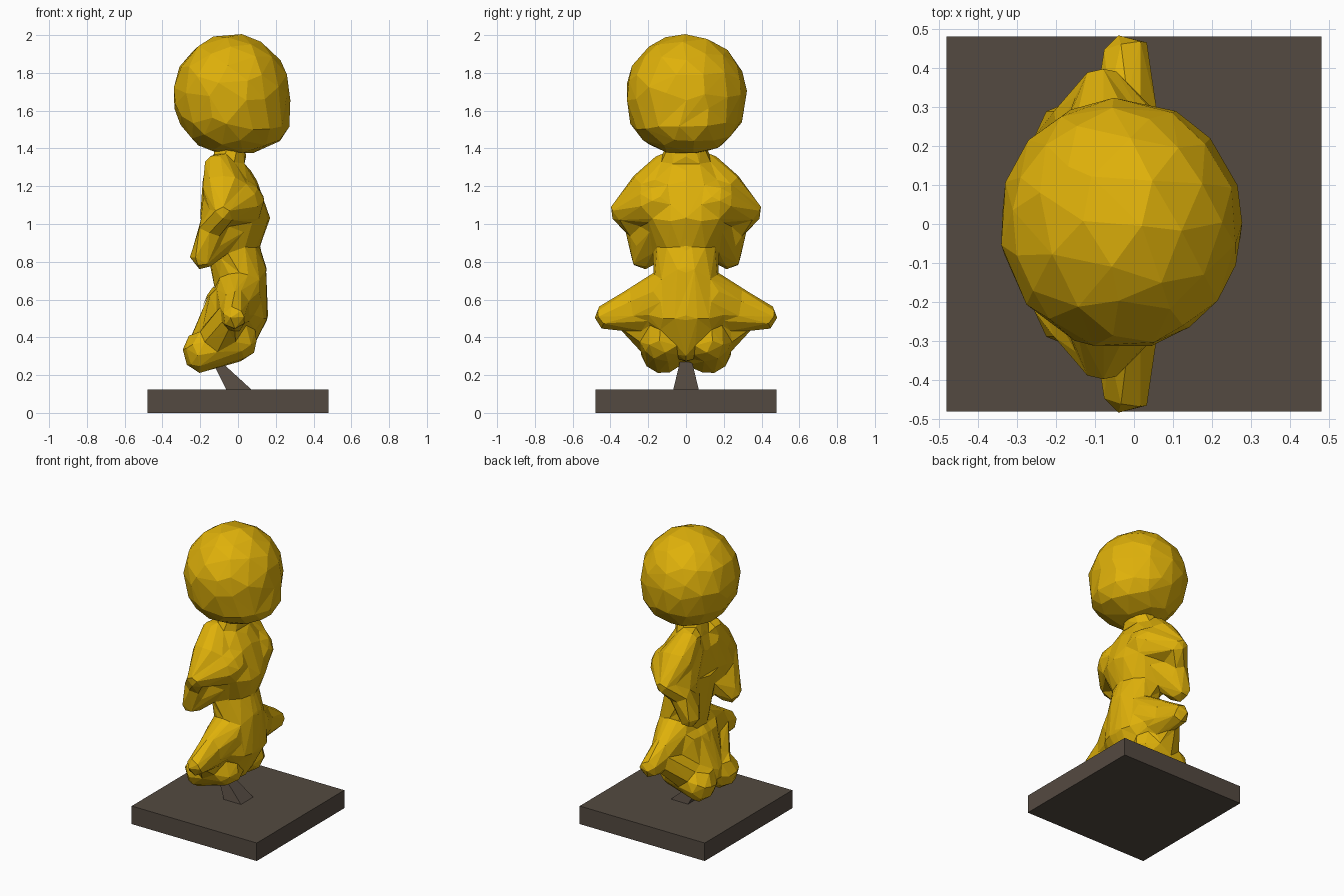
import bpy, bmesh
from mathutils import Vector, Euler

if "Cube" in bpy.data.objects:
    bpy.data.objects.remove(bpy.data.objects["Cube"])


def material(name, rgb):
    m = bpy.data.materials.new(name)
    m.diffuse_color = (*rgb, 1)
    m.use_nodes = True
    m.node_tree.nodes["Principled BSDF"].inputs["Base Color"].default_value = m.diffuse_color
    return m


GOLD = material("gold", (0.74, 0.44, 0.003))
STONE = material("dark_stone", (0.088, 0.068, 0.052))


def add_object(name, bm, mat):
    bmesh.ops.recalc_face_normals(bm, faces=bm.faces[:])
    me = bpy.data.meshes.new(name)
    bm.to_mesh(me)
    bm.free()
    me.materials.append(mat)
    ob = bpy.data.objects.new(name, me)
    bpy.context.collection.objects.link(ob)
    return ob


def hull(points):
    bm = bmesh.new()
    for p in points:
        bm.verts.new(p)
    res = bmesh.ops.convex_hull(bm, input=bm.verts[:])
    junk = {v for v in res["geom_interior"] + res["geom_unused"]
            if isinstance(v, bmesh.types.BMVert) and v.is_valid}
    bmesh.ops.delete(bm, geom=list(junk), context='VERTS')
    bmesh.ops.recalc_face_normals(bm, faces=bm.faces[:])
    return bm


# unit ball sampled once for all blobs
ball = bmesh.new()
bmesh.ops.create_icosphere(ball, subdivisions=3, radius=1)
BALL = [v.co.copy() for v in ball.verts]
ball.free()


def blob(x, y, z, rx, ry, rz):
    return [Vector((x + c.x * rx, y + c.y * ry, z + c.z * rz)) for c in BALL]


def chain(bm, blobs, side=1):
    """Skin each neighbouring pair of blobs with a hull."""
    for a, b in zip(blobs, blobs[1:]):
        pts = blob(*a) + blob(*b)
        h = hull([(p.x, p.y * side, p.z) for p in pts])
        me = bpy.data.meshes.new("tmp")
        h.to_mesh(me)
        h.free()
        bm.from_mesh(me)
        bpy.data.meshes.remove(me)


def facet(ob, faces, voxel=None, symmetric=True):
    """Merge overlapping volumes, then reduce to chunky flat facets."""
    def bake():
        dg = bpy.context.evaluated_depsgraph_get()
        me = bpy.data.meshes.new_from_object(ob.evaluated_get(dg))
        ob.modifiers.clear()
        ob.data = me
    if voxel:
        r = ob.modifiers.new("merge", 'REMESH')
        r.mode = 'VOXEL'
        r.voxel_size = voxel
        s = ob.modifiers.new("soften", 'SMOOTH')
        s.iterations = 3
        bake()
    ob.data.calc_loop_triangles()
    d = ob.modifiers.new("facet", 'DECIMATE')
    d.ratio = min(1, faces / len(ob.data.loop_triangles))
    d.use_symmetry = symmetric
    d.symmetry_axis = 'Y'
    bake()
    for p in ob.data.polygons:
        p.use_smooth = False
        p.material_index = 0
    if not ob.data.materials:
        ob.data.materials.append(GOLD)


# base slab
bm = bmesh.new()
bmesh.ops.create_cube(bm, size=1)
for v in bm.verts:
    v.co = Vector((v.co.x * 0.96, v.co.y * 0.96, (v.co.z + 0.5) * 0.125))
add_object("base_slab", bm, STONE)

# slanted support peg
peg = []
for s in (-1, 1):
    peg += [(-0.06, s * 0.068, 0.12), (0.075, s * 0.068, 0.12),
            (-0.14, s * 0.03, 0.28), (-0.10, s * 0.03, 0.28)]
add_object("support_peg", hull(peg), STONE)

# head with a fuller jaw towards +x
bm = bmesh.new()
bmesh.ops.create_icosphere(bm, subdivisions=4, radius=1)
turn = Euler((0.4, 0.3, 0.2)).to_matrix()
for v in bm.verts:
    c = turn @ v.co
    x, y, z = c.x * 0.309, c.y * 0.32, c.z * 0.32
    if z < -0.08:
        t = min(1, (-z - 0.08) / 0.16)
        x *= 1 + (0.27 * t if x > 0 else 0)
        y *= 1 + 0.07 * t
    v.co = Vector((x - 0.033, y, max(z, -0.31) + 1.684))
head = add_object("head", bm, GOLD)
facet(head, 170, symmetric=False)

# body: trunk, arms and legs merged
bm = bmesh.new()
chain(bm, [(-0.04, 0, 1.43, .08, .10, .05), (-0.05, 0, 1.31, .095, .14, .05),
           (-0.03, 0, 1.20, .14, .22, .09), (-0.01, 0, 1.03, .18, .23, .10),
           (-0.025, 0, 0.88, .14, .17, .07), (0.005, 0, 0.75, .15, .17, .10),
           (0.03, 0, 0.52, .13, .21, .11), (-0.02, 0, 0.34, .09, .05, .07)])
# seat filling the space between the legs
chain(bm, [(-0.06, 0, .60, .11, .13, .08), (-0.15, 0, .36, .11, .13, .11)])
for s in (-1, 1):
    # arm: shoulder, elbow, hand
    chain(bm, [(-0.10, .11, 1.31, .08, .08, .06), (-0.07, .20, 1.19, .12, .105, .095),
               (-0.08, .325, 1.065, .065, .075, .068), (-0.14, .26, 0.98, .07, .06, .07),
               (-0.19, .225, 0.835, .06, .075, .075)], s)
    # upper arm web, back and forearm filled in against the trunk
    chain(bm, [(-0.00, .14, 1.11, .14, .15, .13), (-0.07, .325, 1.065, .065, .065, .06)], s)
    chain(bm, [(-0.07, .10, 1.22, .12, .10, .10), (-0.12, .20, 1.02, .08, .12, .09)], s)
    chain(bm, [(-0.06, .13, .97, .11, .10, .09), (-0.17, .21, .86, .065, .085, .09)], s)
    # thigh to knee
    chain(bm, [(0.00, .13, .62, .125, .10, .13), (-0.02, .27, .55, .085, .07, .12),
               (-0.02, .418, .51, .063, .065, .068)], s)
    # shin and foot
    chain(bm, [(-0.06, .10, .58, .10, .10, .10), (-0.05, .12, .375, .15, .12, .115),
               (-0.195, .12, .325, .095, .12, .112)], s)
    # fold between knee and foot
    chain(bm, [(-0.04, .31, .52, .06, .07, .09), (-0.12, .14, .36, .11, .09, .10)], s)
body = add_object("body", bm, GOLD)
facet(body, 600, voxel=0.014)
